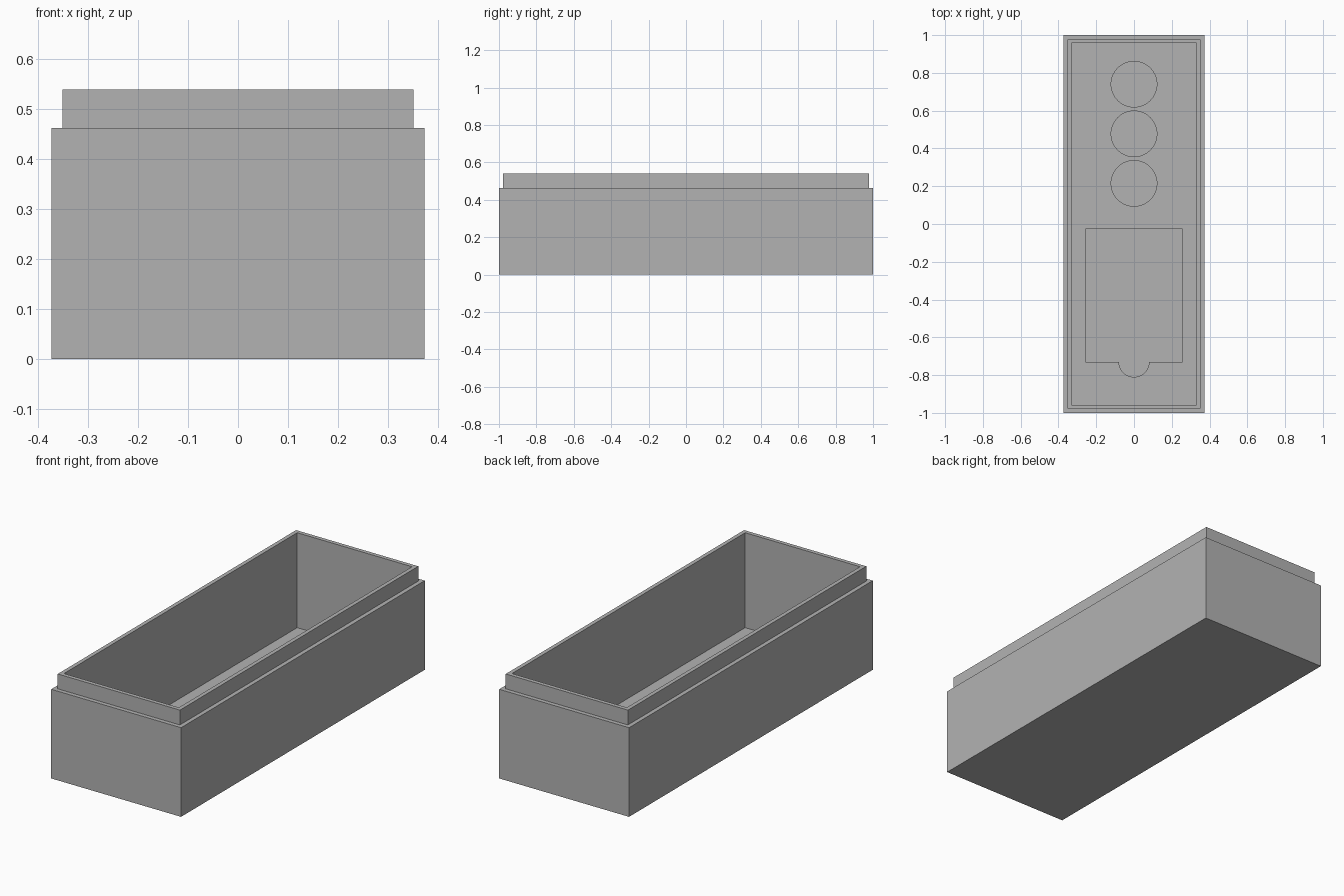
import bpy
import bmesh
import math

cube = bpy.data.objects.get("Cube")
if cube:
    bpy.data.objects.remove(cube, do_unlink=True)

grey = bpy.data.materials.new("plain grey")
grey.use_nodes = True
colour = (0.45, 0.45, 0.45, 1)
grey.diffuse_color = colour
grey.node_tree.nodes["Principled BSDF"].inputs["Base Color"].default_value = colour


def prism(name, outline, z0, z1):
    """Extrude a counter-clockwise outline from z0 up to z1."""
    bm = bmesh.new()
    base = bm.faces.new([bm.verts.new((x, y, z0)) for x, y in outline])
    top = bmesh.ops.extrude_face_region(bm, geom=[base])["geom"]
    verts = [v for v in top if isinstance(v, bmesh.types.BMVert)]
    bmesh.ops.translate(bm, verts=verts, vec=(0, 0, z1 - z0))
    bmesh.ops.recalc_face_normals(bm, faces=bm.faces)
    mesh = bpy.data.meshes.new(name)
    bm.to_mesh(mesh)
    bm.free()
    mesh.materials.append(grey)
    obj = bpy.data.objects.new(name, mesh)
    bpy.context.collection.objects.link(obj)
    return obj


def rect(hx, y0, y1):
    return [(-hx, y0), (hx, y0), (hx, y1), (-hx, y1)]


def arc(cy, r, start, end, steps):
    angles = [math.radians(start + (end - start) * i / steps) for i in range(steps + 1)]
    return [(r * math.cos(a), cy + r * math.sin(a)) for a in angles]


def combine(target, tool, operation):
    """Apply a boolean and discard the tool."""
    tool.hide_render = True
    mod = target.modifiers.new(operation.lower(), 'BOOLEAN')
    mod.operation = operation
    mod.solver = 'EXACT'
    mod.object = tool
    bpy.context.view_layer.objects.active = target
    bpy.ops.object.modifier_apply(modifier=mod.name)
    bpy.data.objects.remove(tool, do_unlink=True)


FLOOR, POCKET = 0.047, 0.024

# Outer box with the narrower lip that receives a lid
tray = prism("storage_tray", rect(0.373, -1, 1), 0, 0.463)
combine(tray, prism("lip", rect(0.351, -0.978, 0.978), 0.2, 0.54), 'UNION')

# Main cavity
combine(tray, prism("cavity", rect(0.33, -0.957, 0.957), FLOOR, 0.7), 'DIFFERENCE')

# Card recess with a half-round finger notch at the front
front, back, half = -0.73, -0.027, 0.257
outline = [(-half, front)] + arc(front, 0.08, 180, 360, 24) + [
    (half, front), (half, back), (-half, back)]
combine(tray, prism("card_recess", outline, POCKET, 0.3), 'DIFFERENCE')

# Three round token pockets
for i in range(3):
    ring = arc(0.215 + 0.2625 * i, 0.121, 0, 360, 64)[:-1]
    combine(tray, prism("token_pocket", ring, POCKET, 0.3), 'DIFFERENCE')

# Smooth the round pocket walls, keep all edges crisp
bpy.ops.object.select_all(action='DESELECT')
tray.select_set(True)
bpy.context.view_layer.objects.active = tray
bpy.ops.object.shade_smooth_by_angle(angle=math.radians(30))
